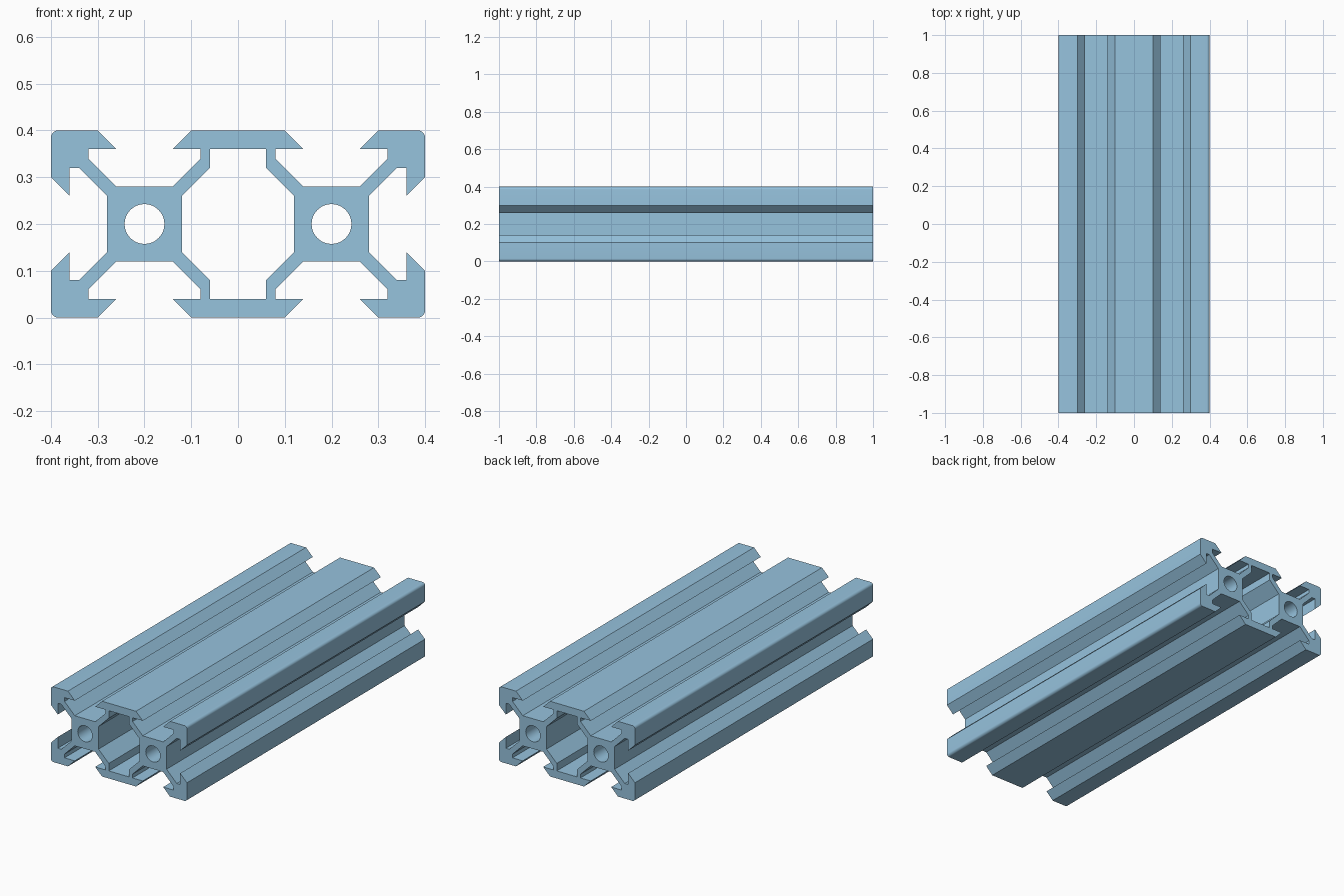
import bpy, bmesh, math

if "Cube" in bpy.data.objects:
    bpy.data.objects.remove(bpy.data.objects["Cube"])

MID = 0.2        # height of the profile centre
LENGTH = 2.0
CORNER = 0.015   # outer corner radius
BORE = 0.0425    # bore radius


def mirror_loop(quarter):
    """Mirror a clockwise top-right quarter (x, height above centre) into a closed loop."""
    right = quarter + [(x, -z) for x, z in reversed(quarter)]
    return right + [(-x, z) for x, z in reversed(right)]


def circle(cx, radius, n=48):
    return [(cx + radius * math.cos(2 * math.pi * i / n),
             radius * math.sin(2 * math.pi * i / n)) for i in range(n)]


# Rounded outer corner
corner = []
for i in range(9):
    a = math.pi / 2 * (1 - i / 8)
    corner.append((0.4 - CORNER + CORNER * math.cos(a),
                   0.2 - CORNER + CORNER * math.sin(a)))

# Outer outline quarter: centre flange, top slot, corner, side slot
outer = [(0.10, 0.20), (0.14, 0.16), (0.08, 0.16), (0.08, 0.14), (0.14, 0.08),
         (0.26, 0.08), (0.32, 0.14), (0.32, 0.16), (0.26, 0.16), (0.30, 0.20)]
outer += corner
outer += [(0.40, 0.10), (0.36, 0.06), (0.36, 0.12), (0.34, 0.12), (0.28, 0.06)]

# Central cavity quarter
cavity = [(0.06, 0.16), (0.06, 0.12), (0.12, 0.06)]

loops = [mirror_loop(outer), mirror_loop(cavity), circle(-0.2, BORE), circle(0.2, BORE)]

# Fill the section and extrude it along the length
bm = bmesh.new()
edges = []
for loop in loops:
    vs = [bm.verts.new((x, -LENGTH / 2, z + MID)) for x, z in loop]
    edges += [bm.edges.new((vs[i], vs[(i + 1) % len(vs)])) for i in range(len(vs))]
bmesh.ops.triangle_fill(bm, edges=edges, use_beauty=True, use_dissolve=False)
ext = bmesh.ops.extrude_face_region(bm, geom=bm.faces[:], use_keep_orig=True)
moved = [g for g in ext["geom"] if isinstance(g, bmesh.types.BMVert)]
bmesh.ops.translate(bm, verts=moved, vec=(0, LENGTH, 0))
bmesh.ops.recalc_face_normals(bm, faces=bm.faces[:])

mesh = bpy.data.meshes.new("slotted_rail")
bm.to_mesh(mesh)
bm.free()
rail = bpy.data.objects.new("slotted_rail", mesh)
bpy.context.collection.objects.link(rail)

# Light blue finish
mat = bpy.data.materials.new("light_blue")
srgb = (0.59, 0.765, 0.87)
mat.diffuse_color = [((c + 0.055) / 1.055) ** 2.4 for c in srgb] + [1.0]
mat.use_nodes = True
mat.node_tree.nodes["Principled BSDF"].inputs["Base Color"].default_value = mat.diffuse_color
mesh.materials.append(mat)

# Smooth bores and corners, sharp slots
bpy.context.view_layer.objects.active = rail
rail.select_set(True)
bpy.ops.object.shade_smooth_by_angle(angle=math.radians(30))
